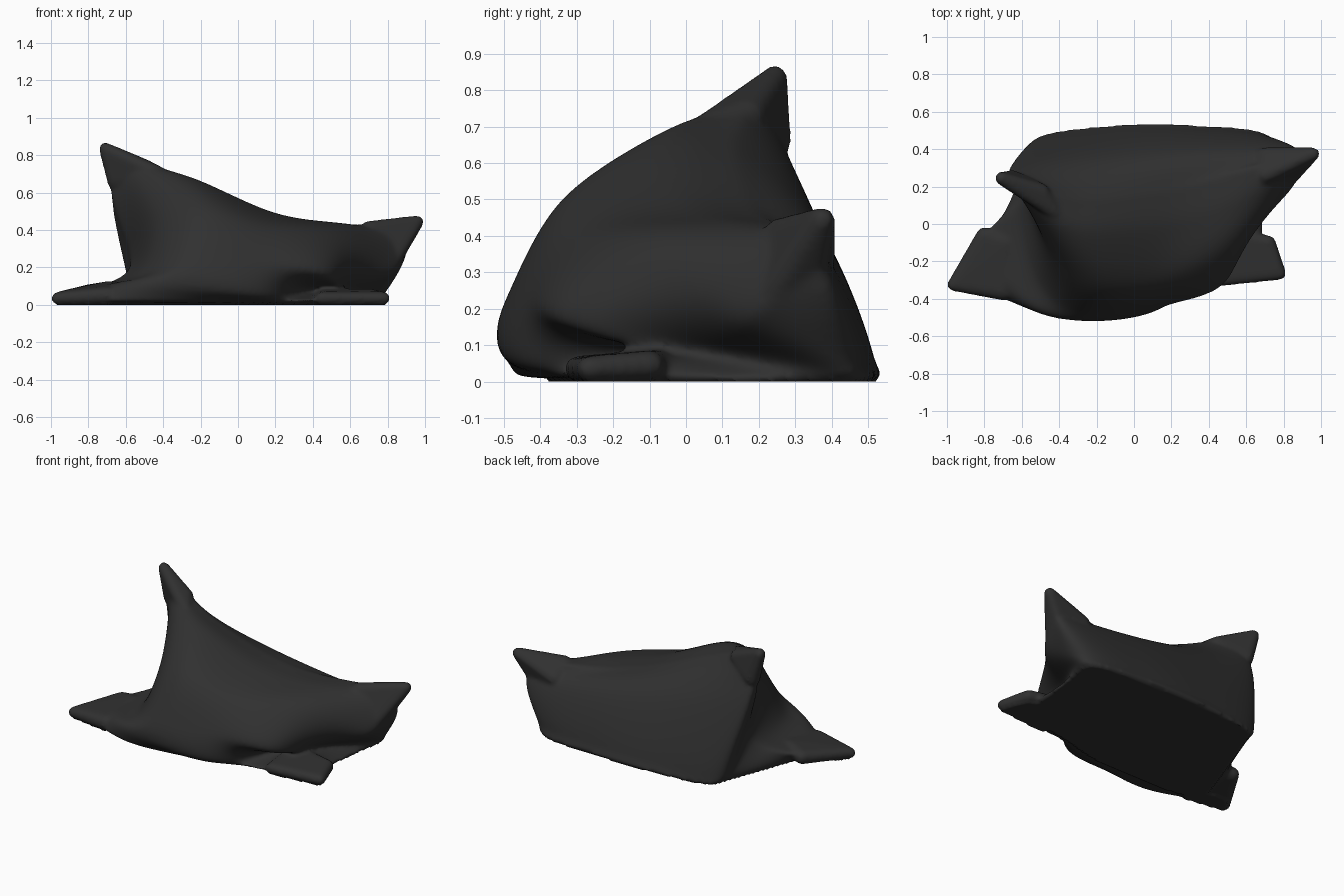
import bpy, bmesh
from mathutils import Vector, Matrix

if "Cube" in bpy.data.objects:
    bpy.data.objects.remove(bpy.data.objects["Cube"])

N = 12  # subdivisions per control span

# Front sheet: columns left to right; each runs top seam, crest, belly, low belly, tuck, bottom seam
COLS = [
    [(-.73, .25, .85), (-.67, .22, .55), (-.58, .17, .28), (-.62, .10, .16), (-.82, -.05, .08), (-1.0, -.33, .035)],
    [(-.56, .20, .79), (-.52, .06, .70), (-.43, -.20, .43), (-.50, -.30, .18), (-.68, -.34, .105), (-.78, -.38, .02)],
    [(-.25, .13, .66), (-.25, -.06, .675), (-.20, -.33, .51), (-.28, -.48, .24), (-.38, -.51, .12), (-.42, -.47, .015)],
    [(.20, .18, .485), (.20, -.03, .485), (.15, -.30, .42), (.12, -.44, .23), (.14, -.45, .06), (.12, -.37, .01)],
    [(.60, .30, .43), (.60, .12, .425), (.54, -.12, .36), (.48, -.32, .16), (.44, -.08, .08), (.48, -.33, .03)],
    [(.98, .38, .46), (.92, .32, .34), (.83, .17, .17), (.58, .05, .08), (.70, -.10, .055), (.82, -.285, .035)],
]
front = [[Vector(p) for p in c] for c in COLS]

# Back sheet: shares the seams, inner rows run down the back then forward on the floor
ROWS = [
    ((-.62, .32, .52), (.84, .40, .30), .01),
    ((-.55, .44, .07), (.76, .45, .07), .07),
    ((-.54, .38, .0), (.73, .39, .0), .08),
    ((-.72, -.20, .0), (.62, -.15, .0), 0),
]
back = [[p.copy() for p in c] for c in front]
for r, (a, b, bulge) in enumerate(ROWS, 1):
    for c in range(1, 5):
        t = (c - 1) / 3
        p = Vector(a).lerp(Vector(b), t)
        p.y += bulge * 4 * t * (1 - t)
        back[c][r] = p


def spline(pts):
    """Smooth curve through the points."""
    ext = [pts[0] * 2 - pts[1]] + pts + [pts[-1] * 2 - pts[-2]]
    out = []
    for i in range(len(pts) - 1):
        p0, p1, p2, p3 = ext[i:i + 4]
        for k in range(N):
            t = k / N
            out.append(.5 * (2 * p1 + (p2 - p0) * t + (2 * p0 - 5 * p1 + 4 * p2 - p3) * t * t
                             + (3 * p1 - p0 - 3 * p2 + p3) * t ** 3))
    return out + [pts[-1].copy()]


def sheet(bm, grid):
    cols = [spline(c) for c in grid]
    rows = [spline([c[j] for c in cols]) for j in range(len(cols[0]))]
    vs = [[bm.verts.new((p.x, p.y, max(p.z, 0))) for p in row] for row in rows]
    for r0, r1 in zip(vs, vs[1:]):
        for i in range(len(r0) - 1):
            bm.faces.new((r0[i], r0[i + 1], r1[i + 1], r1[i]))


def plump(bm, balls):
    """Rounded padding: convex hull around a few balls (x, y, z, radius)."""
    tmp = bmesh.new()
    for x, y, z, r in balls:
        bmesh.ops.create_icosphere(tmp, subdivisions=2, radius=r, matrix=Matrix.Translation((x, y, z)))
    pts = [v.co.copy() for v in tmp.verts]
    tmp.free()
    vs = [bm.verts.new(p) for p in pts]
    res = bmesh.ops.convex_hull(bm, input=vs)
    junk = {g for g in res["geom_interior"] + res["geom_unused"] if isinstance(g, bmesh.types.BMVert)}
    bmesh.ops.delete(bm, geom=[v for v in vs if v.is_valid and (v in junk or not v.link_faces)], context='VERTS')


body = bmesh.new()
sheet(body, front)
sheet(body, back)
bmesh.ops.remove_doubles(body, verts=body.verts, dist=.0008)
for _ in range(3):
    bmesh.ops.smooth_vert(body, verts=body.verts, factor=.5, use_axis_x=True, use_axis_y=True, use_axis_z=True)
bmesh.ops.recalc_face_normals(body, faces=body.faces)

# Stuffed corners: tall left, right, and the two flat ones on the ground
pads = bmesh.new()
plump(pads, [(-.71, .245, .835, .035), (-.65, .24, .66, .05), (-.5, .17, .73, .05), (-.42, .06, .70, .04)])
plump(pads, [(.96, .375, .445, .035), (.88, .35, .33, .04), (.84, .25, .25, .04), (.7, .26, .40, .05), (.7, .36, .34, .05)])
plump(pads, [(-.965, -.325, .035, .035), (-.8, -.06, .065, .045), (-.7, -.36, .05, .05), (-.68, -.1, .08, .05)])
plump(pads, [(.78, -.265, .035, .035), (.72, -.1, .045, .04), (.45, -.3, .035, .035), (.45, -.05, .045, .045)])
bmesh.ops.recalc_face_normals(pads, faces=pads.faces)

me = bpy.data.meshes.new("padding")
pads.to_mesh(me)
body.from_mesh(me)
me.name = "pillow"
body.to_mesh(me)
pads.free()
body.free()
pillow = bpy.data.objects.new("pillow", me)
bpy.context.collection.objects.link(pillow)
bpy.context.view_layer.objects.active = pillow
pillow.select_set(True)

# Fuse into one skin and soften it
rm = pillow.modifiers.new("fuse", 'REMESH')
rm.mode = 'VOXEL'
rm.voxel_size = .012
sm = pillow.modifiers.new("soften", 'SMOOTH')
sm.factor = .5
sm.iterations = 8
bpy.ops.object.modifier_apply(modifier="fuse")
bpy.ops.object.modifier_apply(modifier="soften")

# Rest it flat on the ground
for v in me.vertices:
    if v.co.z < .008:
        v.co.z = 0
bpy.ops.object.shade_smooth()

mat = bpy.data.materials.new("charcoal fabric")
mat.diffuse_color = (.03, .03, .03, 1)
mat.use_nodes = True
mat.node_tree.nodes["Principled BSDF"].inputs["Base Color"].default_value = mat.diffuse_color
me.materials.clear()
me.materials.append(mat)
